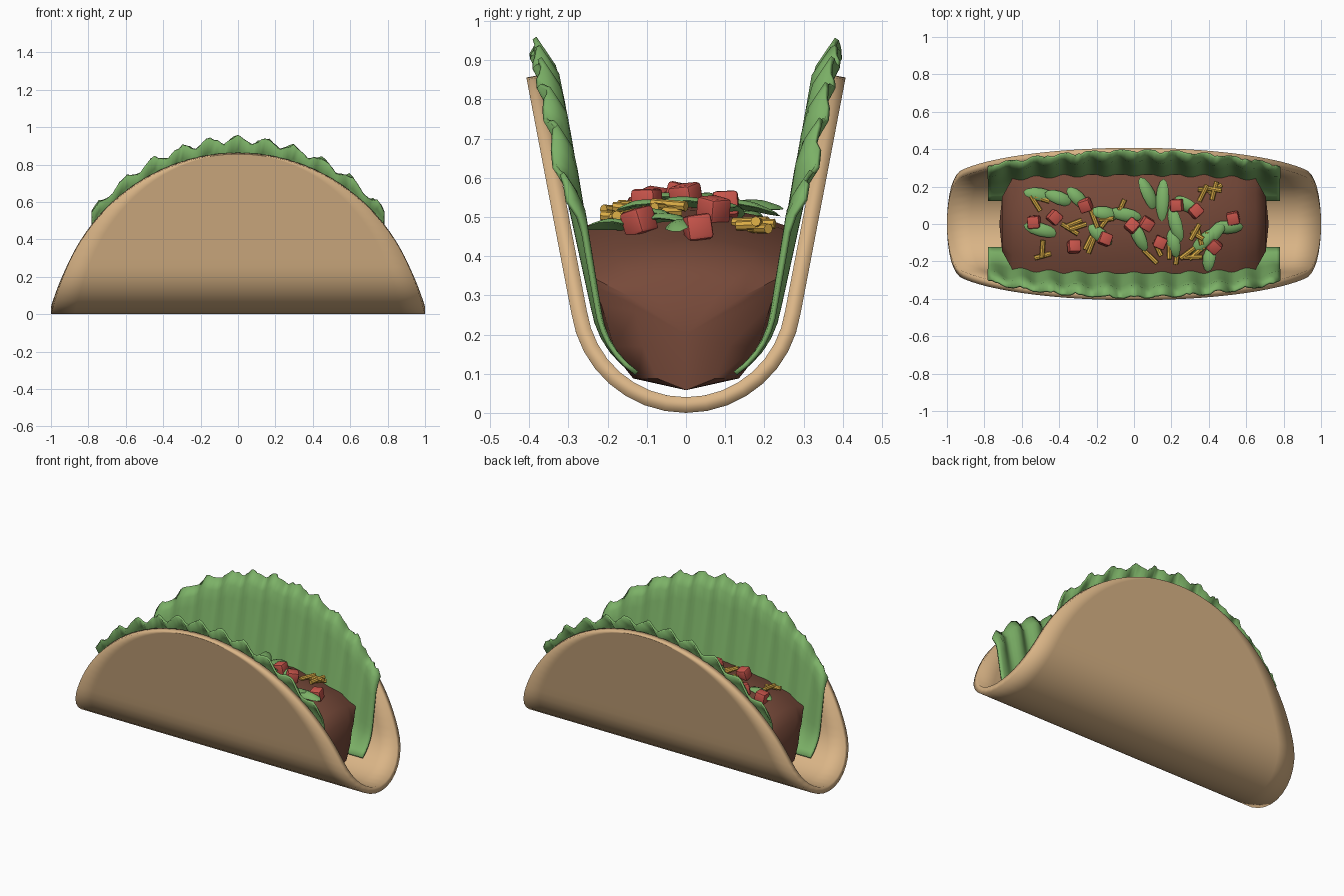
import bpy, bmesh, math, random
from mathutils import Matrix, Vector

if "Cube" in bpy.data.objects:
    bpy.data.objects.remove(bpy.data.objects["Cube"])

random.seed(4)


def material(name, rgb):
    m = bpy.data.materials.new(name)
    m.diffuse_color = (*rgb, 1)
    m.use_nodes = True
    m.node_tree.nodes["Principled BSDF"].inputs["Base Color"].default_value = m.diffuse_color
    return m


TORTILLA = material("tortilla tan", (0.70, 0.46, 0.24))
GREEN = material("lettuce green", (0.20, 0.44, 0.135))
MEAT = material("meat brown", (0.185, 0.068, 0.042))
RED = material("tomato red", (0.58, 0.09, 0.07))
YELLOW = material("cheese yellow", (0.70, 0.41, 0.06))


def finish(bm, name, mat, angle=35, thickness=0):
    me = bpy.data.meshes.new(name)
    bm.to_mesh(me)
    bm.free()
    me.materials.append(mat)
    ob = bpy.data.objects.new(name, me)
    bpy.context.collection.objects.link(ob)
    if thickness:
        mod = ob.modifiers.new("thickness", 'SOLIDIFY')
        mod.thickness, mod.offset = thickness, 0
    bpy.ops.object.select_all(action='DESELECT')
    ob.select_set(True)
    bpy.context.view_layer.objects.active = ob
    bpy.ops.object.shade_smooth_by_angle(angle=math.radians(angle))
    return ob


def grid(rows):
    """Quad sheet through rows of points."""
    bm = bmesh.new()
    vs = [[bm.verts.new(p) for p in row] for row in rows]
    for a, b in zip(vs, vs[1:]):
        for i in range(len(a) - 1):
            bm.faces.new((a[i], a[i + 1], b[i + 1], b[i]))
    bmesh.ops.remove_doubles(bm, verts=bm.verts, dist=1e-5)
    return bm


# U-shaped fold: round bottom, then straight flaring walls
R, BEND, SPAN, THICK = 0.295, math.radians(79.2), 1.035, 0.04


def fold(s, off=0.0):
    """(y, z) at distance s along the outer fold, moved inward by off."""
    sign, s = (1 if s >= 0 else -1), abs(s)
    a = min(s / R, BEND)
    rest = max(0, s - R * BEND)
    y = (R - off) * math.sin(a) + rest * math.cos(BEND)
    z = R - (R - off) * math.cos(a) + rest * math.sin(BEND)
    return sign * y, z


# Tortilla shell: a folded disc
rows = []
for i in range(61):
    t = math.pi * (i / 60 - 0.5)
    y, z = fold(SPAN * math.sin(t), THICK / 2)
    w = math.cos(t) if 0 < i < 60 else 0
    rows.append([(w * (j / 8 - 1), y, z) for j in range(17)])
finish(grid(rows), "tortilla_shell", TORTILLA, 40, THICK)

# Ruffled lettuce leaf inside each wall
COLS, ROWS, HALF = 84, 12, 0.78
for side, name in ((-1, "front_lettuce_leaf"), (1, "back_lettuce_leaf")):
    tops = []
    for c in range(COLS + 1):
        x = HALF * (2 * c / COLS - 1)
        rim = SPAN * math.sqrt(1 - x * x)
        ruffle = abs(((x / 0.15 + 0.5) % 1) * 2 - 1)
        extra = 0.035 + 0.05 * (1 - ruffle) * random.uniform(0.6, 1.1)
        extra += 0.015 * (1 - abs(x) / HALF)
        tops.append((x, rim, rim + extra))
    rows = []
    for r in range(ROWS + 1):
        v = r / ROWS
        row = []
        for x, rim, top in tops:
            s = 0.17 + (top - 0.17) * v
            off = 0.064 + 0.018 * v * math.cos(2 * math.pi * x / 0.15)
            off -= 0.45 * max(0, s - rim)
            y, z = fold(s, off)
            row.append((x, side * y, z))
        rows.append(row)
    finish(grid(rows), name, GREEN, 40, 0.012)


# Meat filling: lofted along x with pointed ends
def meat_top(x, y):
    return 0.53 - 0.28 * x * x - 0.05 * (y / 0.25) ** 2


low = [(0.255, 0.40), (0.235, 0.28), (0.20, 0.17), (0.135, 0.088), (0, 0.058)]
low = low + [(-y, z) for y, z in low[-2::-1]]
bm = bmesh.new()
rings = []
for x, k in ((-0.705, 0.55), (-0.65, 0.92), (-0.55, 1), (-0.4, 1), (-0.2, 1), (0, 1),
             (0.2, 1), (0.4, 1), (0.55, 1), (0.65, 0.92), (0.705, 0.55)):
    crest = [(y, meat_top(x, y)) for y in (-0.265, -0.18, -0.09, 0, 0.09, 0.18, 0.265)]
    ring = []
    for y, z in low + crest:
        z = min(z, meat_top(x, y) - 0.03) if (y, z) in low else z
        if k < 1 and z > 0.2:
            z = 0.2 + (z - 0.2) * (0.4 + 0.6 * k)
        ring.append(bm.verts.new((x, y * k, z)))
    rings.append(ring)
for a, b in zip(rings, rings[1:]):
    for i in range(len(a)):
        j = (i + 1) % len(a)
        bm.faces.new((a[i], a[j], b[j], b[i]))
for ring, x in ((rings[0], -0.72), (rings[-1], 0.72)):
    tip = bm.verts.new((x, 0, 0.2))
    for i in range(len(ring)):
        bm.faces.new((ring[i], ring[(i + 1) % len(ring)], tip))
bmesh.ops.recalc_face_normals(bm, faces=bm.faces)
finish(bm, "meat_filling", MEAT, 40)


def place(x, y, lift, yaw, tilt=0.0, roll=0.0):
    return (Matrix.Translation((x, y, meat_top(x, y) + lift)) @ Matrix.Rotation(yaw, 4, 'Z')
            @ Matrix.Rotation(tilt, 4, 'Y') @ Matrix.Rotation(roll, 4, 'X'))


# Diced tomato
bm = bmesh.new()
for x, y in ((-.535, .01), (-.425, .035), (-.26, .10), (-.32, -.12), (-.155, -.08), (-.01, -.01),
             (.07, 0), (.14, -.10), (.23, .10), (.33, .07), (.53, .03), (.43, -.12)):
    m = place(x, y, 0.022, random.uniform(0, 1.5), random.uniform(-.25, .25), random.uniform(-.25, .25))
    bmesh.ops.create_cube(bm, size=0.066, matrix=m)
bmesh.ops.bevel(bm, geom=bm.edges[:], offset=0.01, segments=2, profile=0.5, affect='EDGES')
finish(bm, "tomato_dice", RED, 40)

# Curved lettuce shreds: x, y, yaw in degrees, length
bm = bmesh.new()
for x, y, yaw, length in (
        (-.50, .16, -10, .18), (-.40, .14, -20, .16), (-.30, .14, -45, .15), (-.50, -.03, -15, .19),
        (-.15, .06, -10, .16), (-.05, .05, -10, .18), (-.18, -.06, -40, .16), (.02, -.06, -65, .19),
        (.08, .16, -65, .20), (.15, .13, 88, .23), (.22, 0, -75, .20), (.21, -.10, -80, .16),
        (.28, .10, -30, .15), (.37, -.09, 45, .18), (.43, -.05, 50, .17), (.50, -.02, 0, .17),
        (.40, -.18, 80, .15)):
    new = bmesh.ops.create_uvsphere(bm, u_segments=12, v_segments=6, radius=1)["verts"]
    m = place(x, y, 0.026, math.radians(yaw), random.uniform(-.15, .15), random.uniform(-.3, .3))
    for v in new:
        px, py, pz = v.co
        v.co = m @ Vector((px * length / 2, py * 0.036, pz * 0.009 - 0.022 * px * px - 0.008 * py * py))
finish(bm, "lettuce_shreds", GREEN, 50)

# Grated cheese in small clusters
bm = bmesh.new()
for x, y, n in ((.40, .18, 5), (.36, -.07, 5), (-.52, -.15, 2), (-.33, -.01, 3), (-.52, .14, 2),
                (.22, -.17, 2), (.10, -.15, 2), (-.18, .04, 3), (.30, -.18, 3), (-.06, .08, 2),
                (-.22, -.08, 2)):
    for i in range(n):
        m = place(x + random.uniform(-.035, .035), y + random.uniform(-.03, .03),
                  0.012 + 0.005 * i, random.uniform(-1.6, 1.6), random.uniform(-.12, .12))
        bmesh.ops.create_cone(bm, cap_ends=True, segments=8, radius1=0.013, radius2=0.013,
                              depth=random.uniform(.075, .105),
                              matrix=m @ Matrix.Rotation(math.pi / 2, 4, 'Y'))
finish(bm, "grated_cheese", YELLOW, 40)
